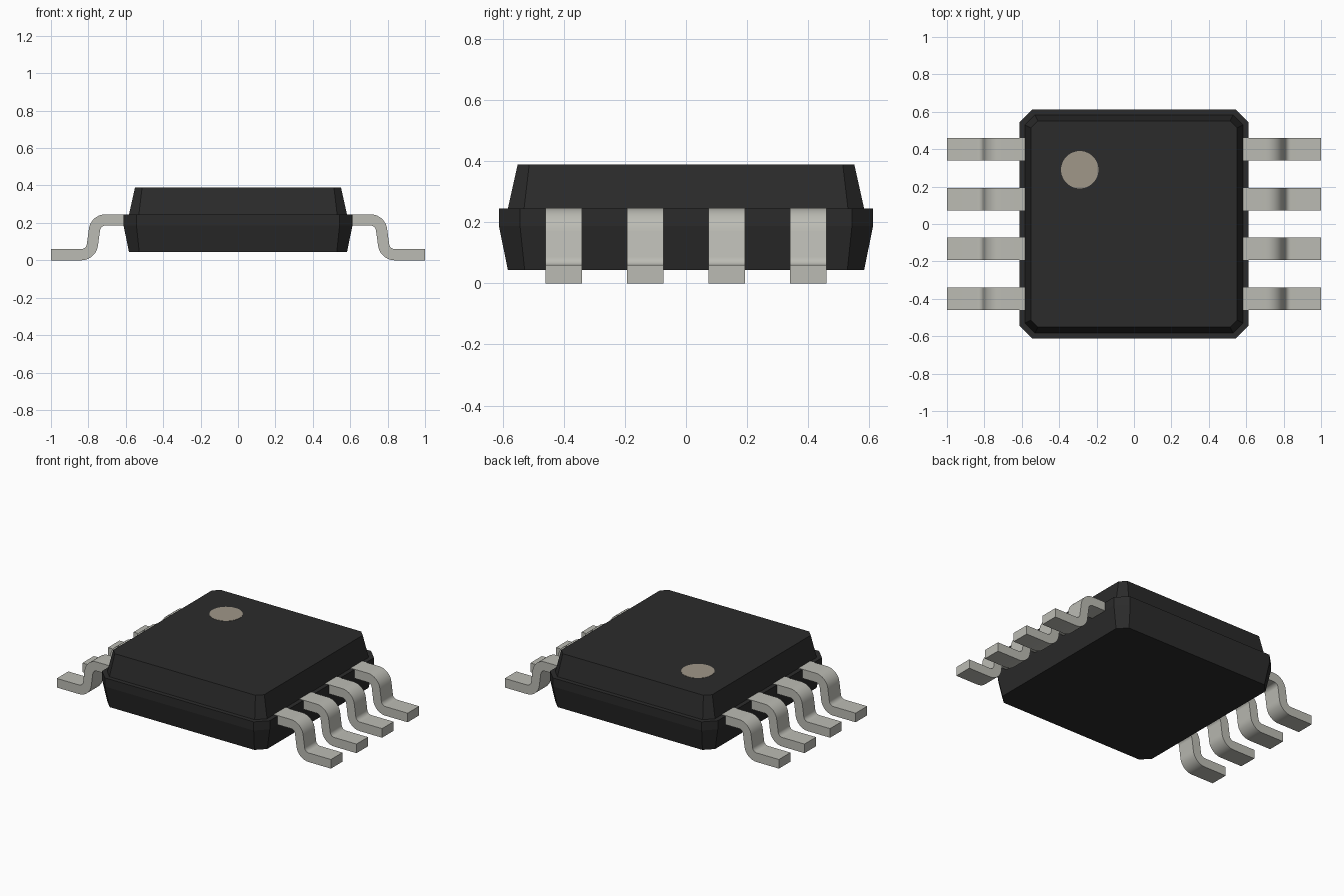
import bpy, bmesh, math

if "Cube" in bpy.data.objects:
    bpy.data.objects.remove(bpy.data.objects["Cube"])


def material(name, rgb):
    m = bpy.data.materials.new(name)
    m.diffuse_color = (*rgb, 1)
    m.use_nodes = True
    m.node_tree.nodes["Principled BSDF"].inputs["Base Color"].default_value = m.diffuse_color
    return m


def finish(name, bm, mat):
    bmesh.ops.recalc_face_normals(bm, faces=bm.faces)
    mesh = bpy.data.meshes.new(name)
    bm.to_mesh(mesh)
    bm.free()
    mesh.materials.append(mat)
    obj = bpy.data.objects.new(name, mesh)
    bpy.context.collection.objects.link(obj)
    return obj


def octagon(half, cut):
    a, b = half, half - cut
    return [(a, -b), (a, b), (b, a), (-b, a), (-a, b), (-a, -b), (-b, -a), (b, -a)]


def arc(cx, cz, r, start, end, steps=10):
    angles = [math.radians(start + (end - start) * i / steps) for i in range(steps + 1)]
    return [(cx + r * math.cos(t), cz + r * math.sin(t)) for t in angles]


black = material("black_plastic", (0.024, 0.024, 0.024))
metal = material("tinned_metal", (0.50, 0.50, 0.455))
tan = material("mark_paint", (0.35, 0.31, 0.25))

# Body: stacked chamfered squares (half width, corner cut, z)
rings = [(0.583, 0.055, 0.044), (0.612, 0.069, 0.187), (0.612, 0.069, 0.244),
         (0.583, 0.053, 0.244), (0.551, 0.038, 0.388)]
bm = bmesh.new()
loops = [[bm.verts.new((x, y, z)) for x, y in octagon(h, c)] for h, c, z in rings]
for low, high in zip(loops, loops[1:]):
    for i in range(8):
        j = (i + 1) % 8
        bm.faces.new((low[i], low[j], high[j], high[i]))
bm.faces.new(loops[0])
bm.faces.new(loops[-1])
finish("package_body", bm, black)

# Pin one mark: thin disc on the top face
bm = bmesh.new()
bmesh.ops.create_cone(bm, cap_ends=True, segments=48, radius1=0.1, radius2=0.1, depth=0.004)
mark = finish("pin_one_mark", bm, tan)
mark.location = (-0.29, 0.29, 0.3875)

# Gull wing lead profile in x, z: upper side outwards, lower side back
upper = ([(0.575, 0.246)] + arc(0.708, 0.156, 0.09, 90, 8)
         + arc(0.838, 0.09, 0.03, 188, 270) + [(1.0, 0.06)])
lower = ([(1.0, 0.0)] + arc(0.838, 0.09, 0.09, 270, 188)
         + arc(0.708, 0.156, 0.03, 8, 90) + [(0.575, 0.186)])


def lead(name, side, y, width=0.12):
    bm = bmesh.new()
    face = bm.faces.new([bm.verts.new((side * x, y - width / 2, z)) for x, z in upper + lower])
    ext = bmesh.ops.extrude_face_region(bm, geom=[face])
    moved = [v for v in ext["geom"] if isinstance(v, bmesh.types.BMVert)]
    bmesh.ops.translate(bm, verts=moved, vec=(0, width, 0))
    obj = finish(name, bm, metal)
    bpy.ops.object.select_all(action='DESELECT')
    obj.select_set(True)
    bpy.context.view_layer.objects.active = obj
    bpy.ops.object.shade_smooth_by_angle(angle=math.radians(30))


for label, side in (("left", -1), ("right", 1)):
    for i in range(4):
        lead(f"{label}_lead_{i + 1}", side, 0.4 - i * 0.8 / 3)
